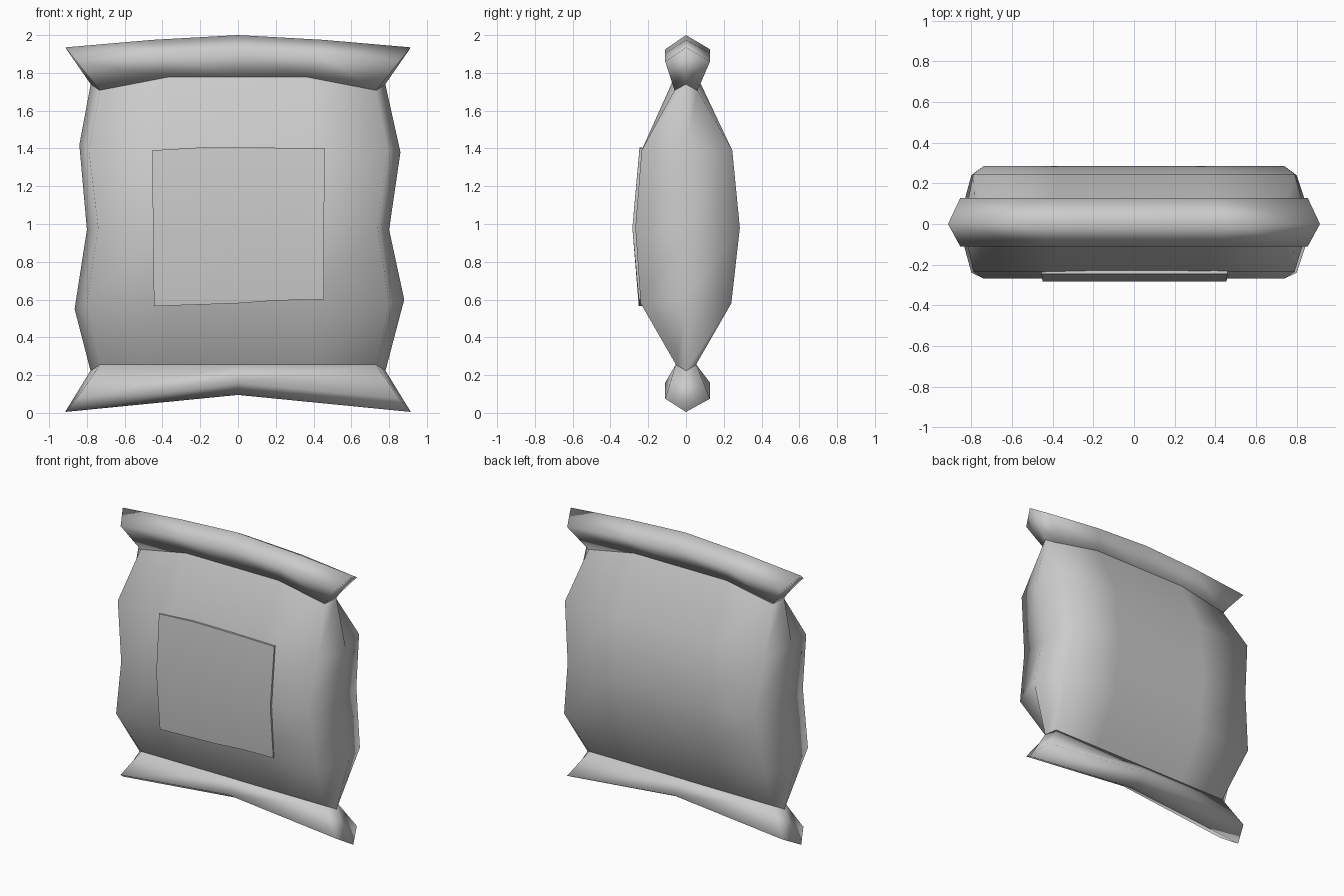
import bpy

cube = bpy.data.objects.get("Cube")
if cube:
    bpy.data.objects.remove(cube, do_unlink=True)

grey = bpy.data.materials.new("plain_grey")
grey.use_nodes = True
colour = (0.6, 0.6, 0.6, 1)
grey.diffuse_color = colour
grey.node_tree.nodes["Principled BSDF"].inputs["Base Color"].default_value = colour


def loft(name, rings, closed=True, caps=False):
    """Join equal-length point rings with quads; caps fan over the end rings."""
    n = len(rings[0])
    verts = [p for ring in rings for p in ring]
    faces = []
    for r in range(len(rings) - 1):
        for i in range(n if closed else n - 1):
            j = (i + 1) % n
            faces.append((r * n + i, r * n + j, (r + 1) * n + j, (r + 1) * n + i))
    if caps:
        for r in (0, len(rings) - 1):
            # split each end along its middle line (first point to opposite point)
            a, half = r * n, n // 2
            faces.append(tuple(a + k for k in range(half + 1)))
            faces.append((a,) + tuple(a + k for k in range(half, n)))
    mesh = bpy.data.meshes.new(name)
    mesh.from_pydata(verts, [], faces)
    mesh.materials.append(grey)
    obj = bpy.data.objects.new(name, mesh)
    bpy.context.collection.objects.link(obj)
    bpy.ops.object.select_all(action='DESELECT')
    obj.select_set(True)
    bpy.context.view_layer.objects.active = obj
    bpy.ops.object.mode_set(mode='EDIT')
    bpy.ops.mesh.select_all(action='SELECT')
    bpy.ops.mesh.normals_make_consistent(inside=False)
    bpy.ops.object.mode_set(mode='OBJECT')
    bpy.ops.object.shade_smooth()
    return obj


# Puffed bag body: one ring per height
# (left side x, its z, right side x, its z, corner x, corner z, front y, back y)
rows = [
    (0.78, 0.22, 0.78, 0.22, 0.73, 0.25, -0.05, 0.05),
    (0.88, 0.60, 0.865, 0.55, 0.80, 0.58, -0.24, 0.24),
    (0.80, 0.97, 0.80, 0.97, 0.74, 0.98, -0.268, 0.285),
    (0.86, 1.38, 0.84, 1.42, 0.79, 1.39, -0.235, 0.245),
    (0.78, 1.74, 0.78, 1.74, 0.73, 1.71, -0.06, 0.06),
]
rings = []
for k, (lx, lz, rx, rz, cx, cz, front, back) in enumerate(rows):
    mid_z = 1.78 if k == len(rows) - 1 else cz
    across = [(-cx, cz), (-0.37, mid_z), (0.37, mid_z), (cx, cz)]
    ring = [(-rx, 0, rz)] + [(x, front, z) for x, z in across]
    ring += [(lx, 0, lz)] + [(x, back, z) for x, z in reversed(across)]
    rings.append(ring)
loft("bag_body", rings)


# Crimped end strips: hexagonal section, swept across x with slanted ends
def strip(name, stations, neck):
    rings = []
    for (tx, tz), (fx, fz), (bx, bz), (nx, nz) in stations:
        rings.append([(tx, 0, tz), (fx, -0.11, fz), (bx, -neck, bz),
                      (nx, 0, nz), (bx, neck, bz), (fx, 0.127, fz)])
    loft(name, rings, caps=True)


def mirrored(half):
    """Stations from the centre outwards, repeated on the other side."""
    other = [[(-x, z) for x, z in s] for s in reversed(half[1:])]
    return other + half


strip("top_strip", mirrored([
    [(0, 2.0), (0, 1.925), (0, 1.775), (0, 1.775)],
    [(0.45, 1.975), (0.42, 1.905), (0.36, 1.775), (0.37, 1.775)],
    [(0.915, 1.935), (0.855, 1.86), (0.73, 1.705), (0.78, 1.74)],
]), 0.06)
strip("bottom_strip", mirrored([
    [(0, 0.095), (0, 0.16), (0, 0.255), (0, 0.25)],
    [(0.915, 0.005), (0.855, 0.075), (0.73, 0.255), (0.78, 0.225)],
]), 0.055)

# Front label: thin panel following the bulge
label_rows = [
    [(-0.445, 0.565), (0, 0.58), (0.2, 0.595), (0.455, 0.60)],
    [(-0.45, 0.98), (0, 0.98), (0.2, 0.98), (0.455, 0.98)],
    [(-0.455, 1.39), (-0.2, 1.405), (0.1, 1.405), (0.46, 1.40)],
]
depths = (-0.25, -0.284, -0.246)
label = loft("front_label", [[(x, y, z) for x, z in row]
                             for row, y in zip(label_rows, depths)], closed=False)
# face the panel outwards, then give it a rim reaching the body
if label.data.polygons[0].normal.y > 0:
    label.data.flip_normals()
rim = label.modifiers.new("rim", 'SOLIDIFY')
rim.thickness = 0.03
rim.offset = -1
bpy.context.view_layer.objects.active = label
bpy.ops.object.modifier_apply(modifier="rim")
bpy.ops.object.shade_smooth_by_angle(angle=0.7)
